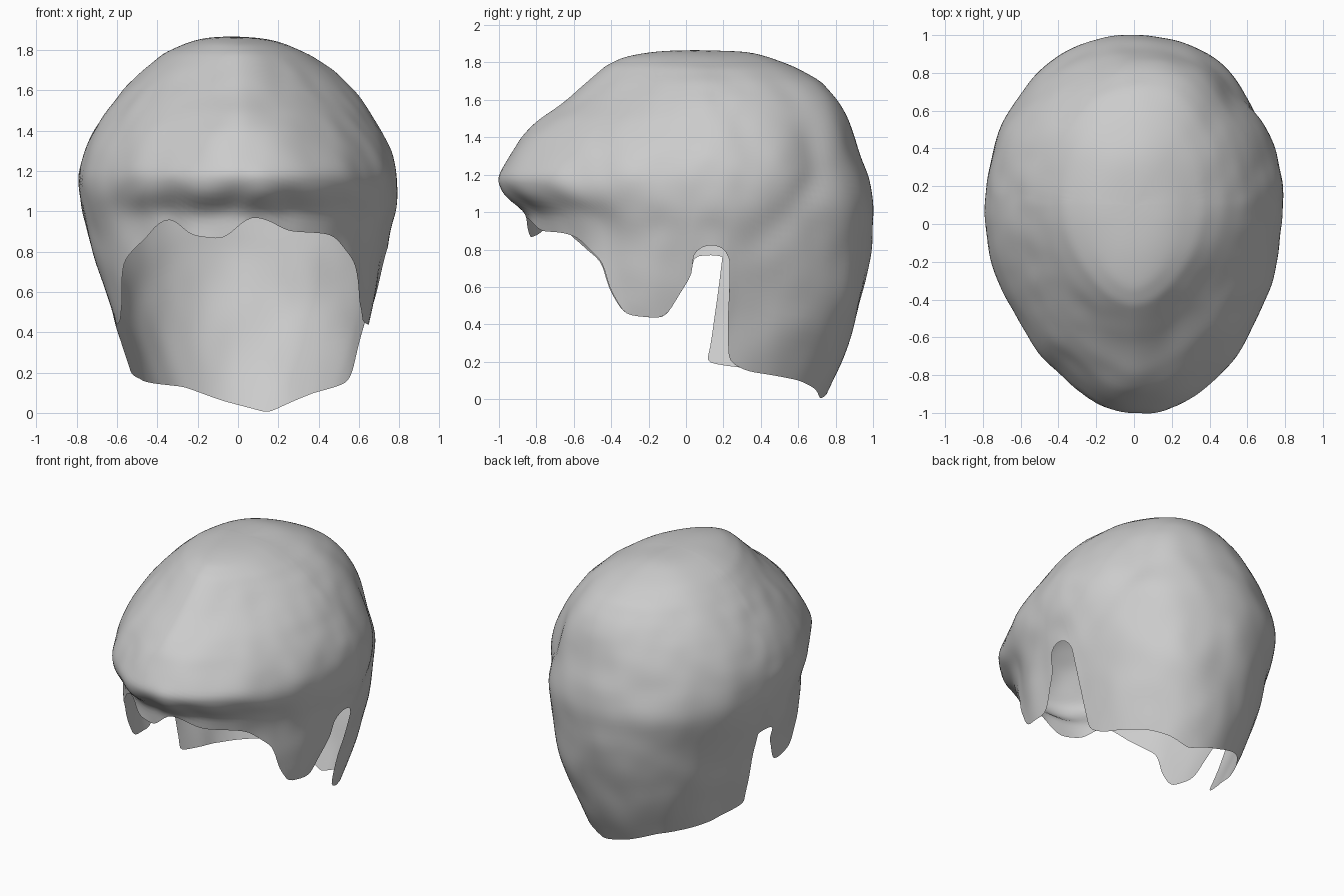
import bpy, bmesh, math
from mathutils import Vector, noise

cube = bpy.data.objects.get("Cube")
if cube:
    bpy.data.objects.remove(cube)

CENTRE_Y, TOP = 0.1, 1.87
COLUMNS, ROWS = 220, 60

# Outline by height: z, front y, back y, half width
OUTLINE = [
    (1.87, 0.1, 0.1, 0.0), (1.825, -0.34, 0.43, 0.26), (1.78, -0.43, 0.58, 0.37),
    (1.7, -0.52, 0.72, 0.475), (1.6, -0.64, 0.8, 0.575), (1.5, -0.78, 0.855, 0.655),
    (1.4, -0.88, 0.9, 0.715), (1.3, -0.945, 0.935, 0.76), (1.18, -1.02, 0.975, 0.79),
    (1.1, -0.985, 0.995, 0.795), (1.06, -0.94, 1.005, 0.793), (1.0, -0.85, 1.01, 0.785),
    (0.8, -0.84, 0.985, 0.72), (0.6, -0.82, 0.945, 0.665), (0.4, -0.8, 0.89, 0.61),
    (0.2, -0.8, 0.83, 0.545), (0.0, -0.8, 0.735, 0.49),
]

# Hem as (degrees from the front towards the left, z), once round the head
FRINGE = [(-43, 0.85), (-37, 0.93), (-31, 0.97), (-22, 0.88), (-8, 0.86),
          (2, 0.975), (9, 0.96), (20, 0.9), (37, 0.89)]
SIDEBURN = [(43, 0.87), (54, 0.74), (57, 0.57), (62, 0.45), (76, 0.43),
            (79, 0.5), (86, 0.67), (86, 0.78), (90, 0.83), (96, 0.82), (99, 0.75), (99, 0.6)]
NAPE = [(99, 0.4), (100, 0.2), (108, 0.15), (137, 0.1), (150, 0.06), (165, 0.0), (191, 0.06),
        (213, 0.13), (240, 0.15), (262, 0.18), (270, 0.2), (265, 0.33)]
HEM = FRINGE + SIDEBURN + NAPE + [(360 - a, min(z, 0.86 if a < 50 else 0.77))
                                  for a, z in reversed(SIDEBURN)]
HEM.append((HEM[0][0] + 360, HEM[0][1]))


def outline(z):
    """Interpolate the outline at a height; a root keeps the crown round."""
    for upper, lower in zip(OUTLINE, OUTLINE[1:]):
        if z >= lower[0]:
            k = min(1, max(0, (upper[0] - z) / (upper[0] - lower[0])))
            if upper is OUTLINE[0]:
                k = k ** 0.45
            return [p + (q - p) * k for p, q in zip(upper[1:], lower[1:])]
    return OUTLINE[-1][1:]


def bump(value, middle, width):
    return math.exp(-((value - middle) / width) ** 2)


def hair_point(angle, z):
    """Point on the hair surface at an angle and a height."""
    front, back, width = outline(z)
    c, s = math.cos(angle), math.sin(angle)
    ahead = max(0, c)
    reach = CENTRE_Y - front if c > 0 else back - CENTRE_Y
    low = min(1, max(0, (0.9 - z) / 0.4))
    # Narrow the forehead and flare the sideburns
    width *= 1 - 0.12 * ahead ** 2 * (1 - low) + 0.08 * min(1, ahead * 3) * low
    turn = math.degrees(angle) % 360
    scale = 1.0
    # Slimmer front corners of the crown, fuller back corners
    upper, lower = bump(z, 1.6, 0.25), bump(z, 0.5, 0.35)
    scale -= 0.05 * abs(2 * s * ahead) * upper
    scale += 0.06 * bump(turn, 145, 25) * (upper + lower)
    scale += 0.035 * bump(turn, 215, 25) * lower
    # Long groove where the left side hair meets the back hair
    groove = 134 - 31 * max(0, 1.2 - z) / 0.45
    scale -= 0.045 * bump(turn, groove, 8) * bump(z, 1.25, 0.38)
    # Locks in the overhanging fringe
    scale += 0.012 * math.sin(angle * 15) * bump(z, 1.06, 0.06) * ahead
    shift = 0.05 * ahead ** 2 * bump(z, 1.15, 0.3) + 0.02 * low
    p = Vector((width * s * scale + shift, CENTRE_Y - reach * c * scale, z))
    fade = min(1, (TOP - z) * 4)
    wave = noise.noise(p * 3.2) * 0.016 + noise.noise(p * 7) * 0.008
    p += Vector((s, -c, 0)) * wave * fade
    p.z += noise.noise(p * 3) * 0.02 * (1 - fade)
    return p


def hem_samples(count):
    """Space points evenly along the hem, so steep edges stay clean."""
    lengths = [math.hypot((b[0] - a[0]) / 75, b[1] - a[1]) for a, b in zip(HEM, HEM[1:])]
    total, result = sum(lengths), []
    for i in range(count):
        d, j = total * i / count, 0
        while d > lengths[j]:
            d -= lengths[j]
            j += 1
        k = d / lengths[j]
        a, b = HEM[j], HEM[j + 1]
        result.append((a[0] + (b[0] - a[0]) * k, a[1] + (b[1] - a[1]) * k))
    # Round the corners a little
    for _ in range(2):
        rounded = []
        for i, (a, z) in enumerate(result):
            pa, pz = result[i - 1]
            na, nz = result[(i + 1) % count]
            pa -= 360 if i == 0 else 0
            na += 360 if i == count - 1 else 0
            rounded.append(((pa + 2 * a + na) / 4, (pz + 2 * z + nz) / 4))
        result = rounded
    return result


# Hair shell: strands run from the crown down to the hem
hem = hem_samples(COLUMNS)
# Strands start at widely smoothed angles and bend to their hem point
starts = []
for i in range(COLUMNS):
    near = [hem[(i + k) % COLUMNS][0] + 360 * ((i + k) // COLUMNS) for k in range(-14, 15)]
    starts.append(sum(near) / len(near))

bm = bmesh.new()
crown = bm.verts.new((0, CENTRE_Y, TOP))
strands = []
for start, (end, low) in zip(starts, hem):
    strand = []
    for r in range(1, ROWS + 1):
        t = r / ROWS
        angle = math.radians(start + (end - start) * t ** 3)
        strand.append(bm.verts.new(hair_point(angle, TOP - (TOP - low) * t ** 1.7)))
    strands.append(strand)
for i, strand in enumerate(strands):
    other = strands[(i + 1) % COLUMNS]
    bm.faces.new((crown, strand[0], other[0]))
    for r in range(ROWS - 1):
        bm.faces.new((strand[r], strand[r + 1], other[r + 1], other[r]))

# Soften the surface while the hem stays in place
inner = [v for v in bm.verts if not v.is_boundary]
for _ in range(4):
    bmesh.ops.smooth_vert(bm, verts=inner, factor=0.5,
                          use_axis_x=True, use_axis_y=True, use_axis_z=True)
bm.normal_update()
mesh = bpy.data.meshes.new("hair")
bm.to_mesh(mesh)
bm.free()
hair = bpy.data.objects.new("hair", mesh)
bpy.context.collection.objects.link(hair)

# Plain grey colour
grey = bpy.data.materials.new("light_grey")
grey.use_nodes = True
colour = (0.6, 0.6, 0.6, 1)
grey.diffuse_color = colour
grey.node_tree.nodes["Principled BSDF"].inputs["Base Color"].default_value = colour
mesh.materials.append(grey)

bpy.context.view_layer.objects.active = hair
hair.select_set(True)
bpy.ops.object.shade_smooth_by_angle(angle=math.radians(60))
